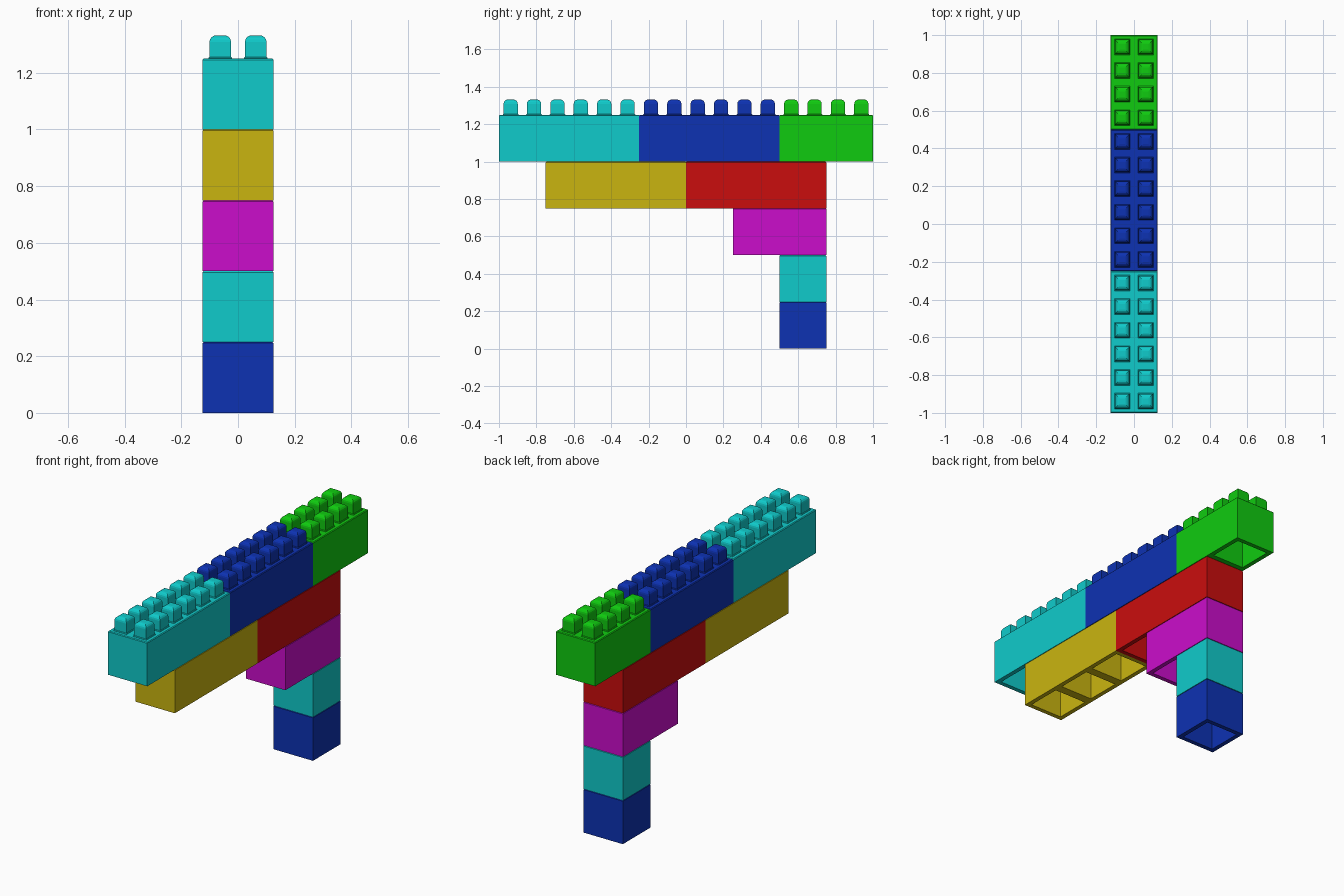
import bpy
import bmesh
from mathutils import Vector, Matrix

default = bpy.data.objects.get("Cube")
if default:
    bpy.data.objects.remove(default, do_unlink=True)

UNIT = 0.25      # side of a two-by-two brick
PITCH = UNIT / 2
WALL = 0.025
CAVITY = 0.22


def material(name, rgb):
    m = bpy.data.materials.new(name)
    m.use_nodes = True
    color = (*rgb, 1)
    m.diffuse_color = color
    m.node_tree.nodes["Principled BSDF"].inputs["Base Color"].default_value = color
    return m


MATS = {
    "cyan": material("cyan", (0.005, 0.6, 0.6)),
    "blue": material("blue", (0.004, 0.032, 0.45)),
    "green": material("green", (0.005, 0.6, 0.005)),
    "yellow": material("yellow", (0.59, 0.46, 0.005)),
    "red": material("red", (0.59, 0.004, 0.004)),
    "magenta": material("magenta", (0.6, 0.004, 0.6)),
}


def add_box(bm, center, size, bevel, segments):
    """Box with its top rim rounded."""
    mat = Matrix.Translation(center) @ Matrix.Diagonal((*size, 1))
    verts = bmesh.ops.create_cube(bm, size=1, matrix=mat)["verts"]
    top = {v for v in verts if v.co.z > center[2]}
    rim = [e for e in bm.edges if e.verts[0] in top and e.verts[1] in top]
    bmesh.ops.bevel(bm, geom=rim, offset=bevel, segments=segments,
                    profile=0.5, affect='EDGES')


def brick(name, color, y0, cells, z0):
    bm = bmesh.new()
    length = cells * UNIT
    # Body, divided into square cells
    add_box(bm, (0, y0 + length / 2, z0 + UNIT / 2), (UNIT, length, UNIT), 0.004, 1)
    for i in range(1, cells):
        bmesh.ops.bisect_plane(bm, geom=bm.verts[:] + bm.edges[:] + bm.faces[:],
                               plane_co=(0, y0 + i * UNIT, 0), plane_no=(0, 1, 0))
    # Hollow underside, one pocket per cell
    bm.normal_update()
    under = [f for f in bm.faces if f.normal.z < -0.9]
    bmesh.ops.inset_individual(bm, faces=under, thickness=WALL, use_even_offset=True)
    for face in under:
        pocket = bmesh.ops.extrude_face_region(bm, geom=[face])["geom"]
        bmesh.ops.translate(bm, vec=Vector((0, 0, CAVITY)),
                            verts=[g for g in pocket if isinstance(g, bmesh.types.BMVert)])
        if face.is_valid:
            bmesh.ops.delete(bm, geom=[face], context='FACES_ONLY')
    # Studs, each with a narrow flared foot
    for x in (-PITCH / 2, PITCH / 2):
        for i in range(cells * 2):
            y = y0 + (i + 0.5) * PITCH
            top = z0 + UNIT
            add_box(bm, (x, y, top + 0.041), (0.076, 0.076, 0.082), 0.023, 4)
            add_box(bm, (x, y, top + 0.002), (0.084, 0.084, 0.006), 0.003, 1)
    bmesh.ops.recalc_face_normals(bm, faces=bm.faces[:])
    mesh = bpy.data.meshes.new(name)
    bm.to_mesh(mesh)
    bm.free()
    mesh.materials.append(MATS[color])
    bpy.context.collection.objects.link(bpy.data.objects.new(name, mesh))


# Column
brick("column_base_brick", "blue", 0.5, 1, 0)
brick("column_upper_brick", "cyan", 0.5, 1, 0.25)
brick("bracket_brick", "magenta", 0.25, 2, 0.5)
# Lower beam
brick("lower_beam_front_brick", "yellow", -0.75, 3, 0.75)
brick("lower_beam_back_brick", "red", 0, 3, 0.75)
# Upper beam
brick("upper_beam_front_brick", "cyan", -1, 3, 1)
brick("upper_beam_middle_brick", "blue", -0.25, 3, 1)
brick("upper_beam_back_brick", "green", 0.5, 2, 1)
